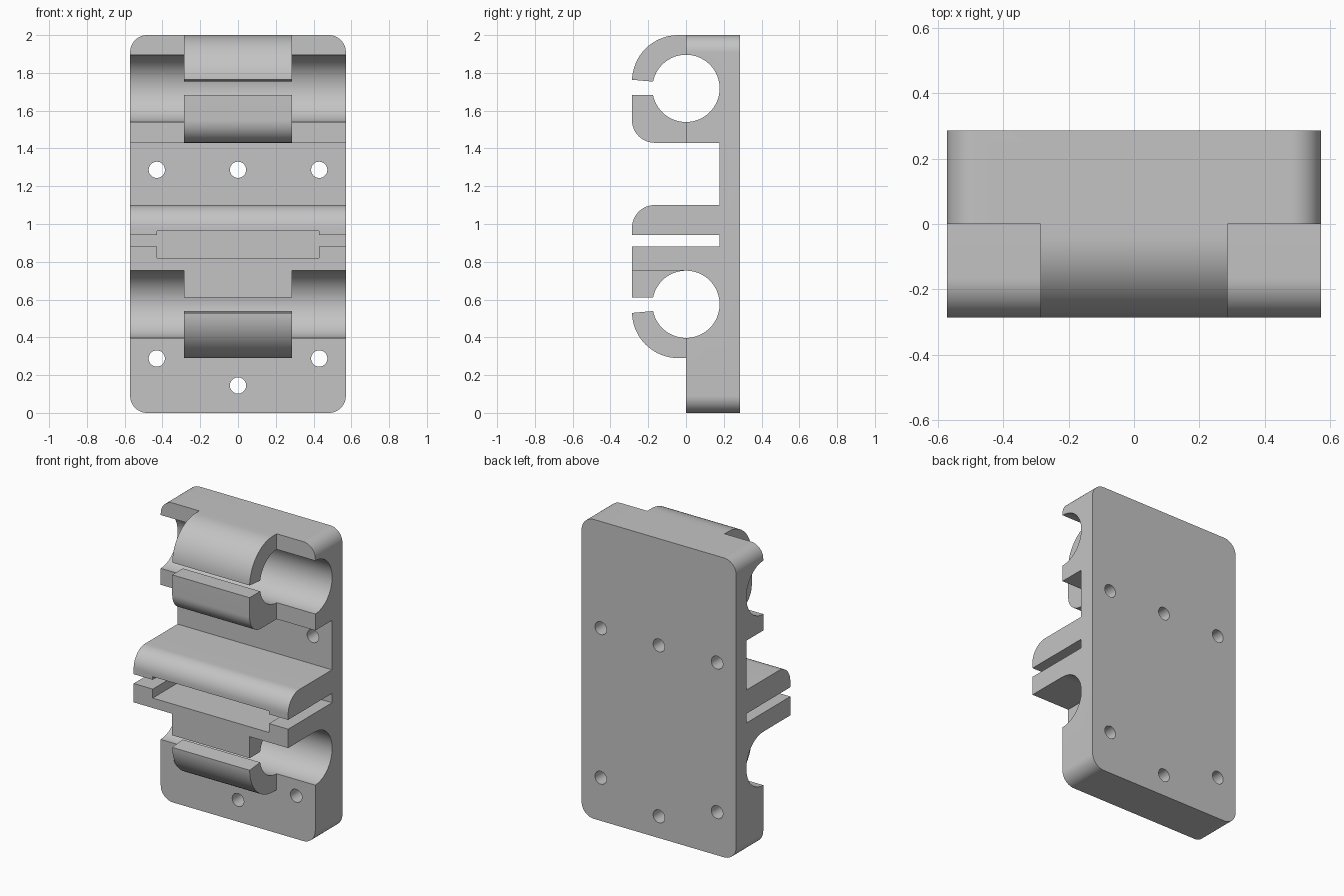
import bpy, bmesh, math
from mathutils import Vector

if "Cube" in bpy.data.objects:
    bpy.data.objects.remove(bpy.data.objects["Cube"], do_unlink=True)

grey = bpy.data.materials.new("Plain grey")
grey.use_nodes = True
grey.diffuse_color = (0.55, 0.55, 0.55, 1)
grey.node_tree.nodes["Principled BSDF"].inputs["Base Color"].default_value = grey.diffuse_color

HALF_W, CLAMP_W = 0.571, 0.286      # half widths of plate and clamps
FRONT, BACK, FLOOR = -0.286, 0.286, 0.177
RODS = {"upper": 1.718, "lower": 0.575}
ROD_R = 0.178


def rounded(corners, steps=16):
    """Outline from (a, b, radius) corners; a radius of 0 stays sharp."""
    out = []
    for i, (a, b, r) in enumerate(corners):
        p = Vector((a, b))
        if r == 0:
            out.append(p)
            continue
        u = (Vector(corners[i - 1][:2]) - p).normalized()
        v = (Vector(corners[(i + 1) % len(corners)][:2]) - p).normalized()
        for k in range(steps + 1):
            t = k / steps * math.pi / 2
            out.append(p + r * (u * (1 - math.sin(t)) + v * (1 - math.cos(t))))
    return out


def prism(name, outline, lo, hi, axis):
    """Extrude an outline along x (outline is y, z) or along y (outline is x, z)."""
    bm = bmesh.new()
    place = (lambda p, d: (d, p[0], p[1])) if axis == "x" else (lambda p, d: (p[0], d, p[1]))
    face = bm.faces.new([bm.verts.new(place(p, lo)) for p in outline])
    grown = bmesh.ops.extrude_face_region(bm, geom=[face])["geom"]
    shift = (hi - lo, 0, 0) if axis == "x" else (0, hi - lo, 0)
    bmesh.ops.translate(bm, vec=shift, verts=[g for g in grown if isinstance(g, bmesh.types.BMVert)])
    bmesh.ops.recalc_face_normals(bm, faces=bm.faces)
    mesh = bpy.data.meshes.new(name)
    bm.to_mesh(mesh)
    bm.free()
    mesh.materials.append(grey)
    ob = bpy.data.objects.new(name, mesh)
    bpy.context.collection.objects.link(ob)
    return ob


def rect(a0, a1, b0, b1):
    return [(a0, b0), (a1, b0), (a1, b1), (a0, b1)]


def circle(a, b, r, n):
    return [(a + r * math.cos(2 * math.pi * k / n), b + r * math.sin(2 * math.pi * k / n)) for k in range(n)]


def combine(target, tool, operation):
    mod = target.modifiers.new("combine", "BOOLEAN")
    mod.operation, mod.solver, mod.object = operation, "EXACT", tool
    bpy.context.view_layer.objects.active = target
    bpy.ops.object.modifier_apply(modifier=mod.name)
    bpy.data.objects.remove(tool, do_unlink=True)


# Back plate with rounded corners and the stepped recess
r = 0.09
carriage = prism("carriage_plate", rounded([(-HALF_W, 0, r), (HALF_W, 0, r), (HALF_W, 2, r), (-HALF_W, 2, r)]),
                 0, BACK, "y")
combine(carriage, prism("recess", rect(-1, FLOOR, 1.1, 1.43), -1, 1, "x"), "DIFFERENCE")

# Full-width belt block
combine(carriage, prism("belt_block", rounded([(FRONT, 0.754, 0), (0.2, 0.754, 0), (0.2, 1.1, 0), (FRONT, 1.1, 0.12)]),
                        -HALF_W, HALF_W, "x"), "UNION")

# Central rod clamps
upper = [(FRONT, 1.43, 0.12), (0.1, 1.43, 0), (0.1, 2, 0), (FRONT, 2, 0.245)]
lower = [(FRONT, 0.29, 0.245), (0.1, 0.29, 0), (0.1, 0.8, 0), (FRONT, 0.8, 0)]
for name, corners in (("upper_clamp", upper), ("lower_clamp", lower)):
    combine(carriage, prism(name, rounded(corners), -CLAMP_W, CLAMP_W, "x"), "UNION")

# Rod channels
for name, z in RODS.items():
    combine(carriage, prism(name + "_channel", circle(0, z, ROD_R, 64), -1, 1, "x"), "DIFFERENCE")

# Clamp mouths, each with one slanted side
mouths = ([(-0.4, 1.682), (-0.1, 1.682), (-0.1, 1.747), (-0.4, 1.774)],
          [(-0.4, 0.519), (-0.1, 0.546), (-0.1, 0.61), (-0.4, 0.61)])
for outline in mouths:
    combine(carriage, prism("mouth", outline, -0.4, 0.4, "x"), "DIFFERENCE")

# Belt slot and its wider central pocket
combine(carriage, prism("belt_slot", rect(-1, FLOOR, 0.88, 0.942), -1, 1, "x"), "DIFFERENCE")
combine(carriage, prism("belt_pocket", rect(-1, FLOOR, 0.82, 0.963), -0.43, 0.43, "x"), "DIFFERENCE")

# Screw holes
for x, z in ((-0.43, 1.287), (0, 1.287), (0.43, 1.287), (-0.43, 0.288), (0.43, 0.288), (0, 0.145)):
    combine(carriage, prism("screw_hole", circle(x, z, 0.043, 32), -0.05, 0.5, "y"), "DIFFERENCE")

bpy.ops.object.select_all(action="DESELECT")
carriage.select_set(True)
bpy.context.view_layer.objects.active = carriage
bpy.ops.object.shade_smooth_by_angle(angle=math.radians(30))
